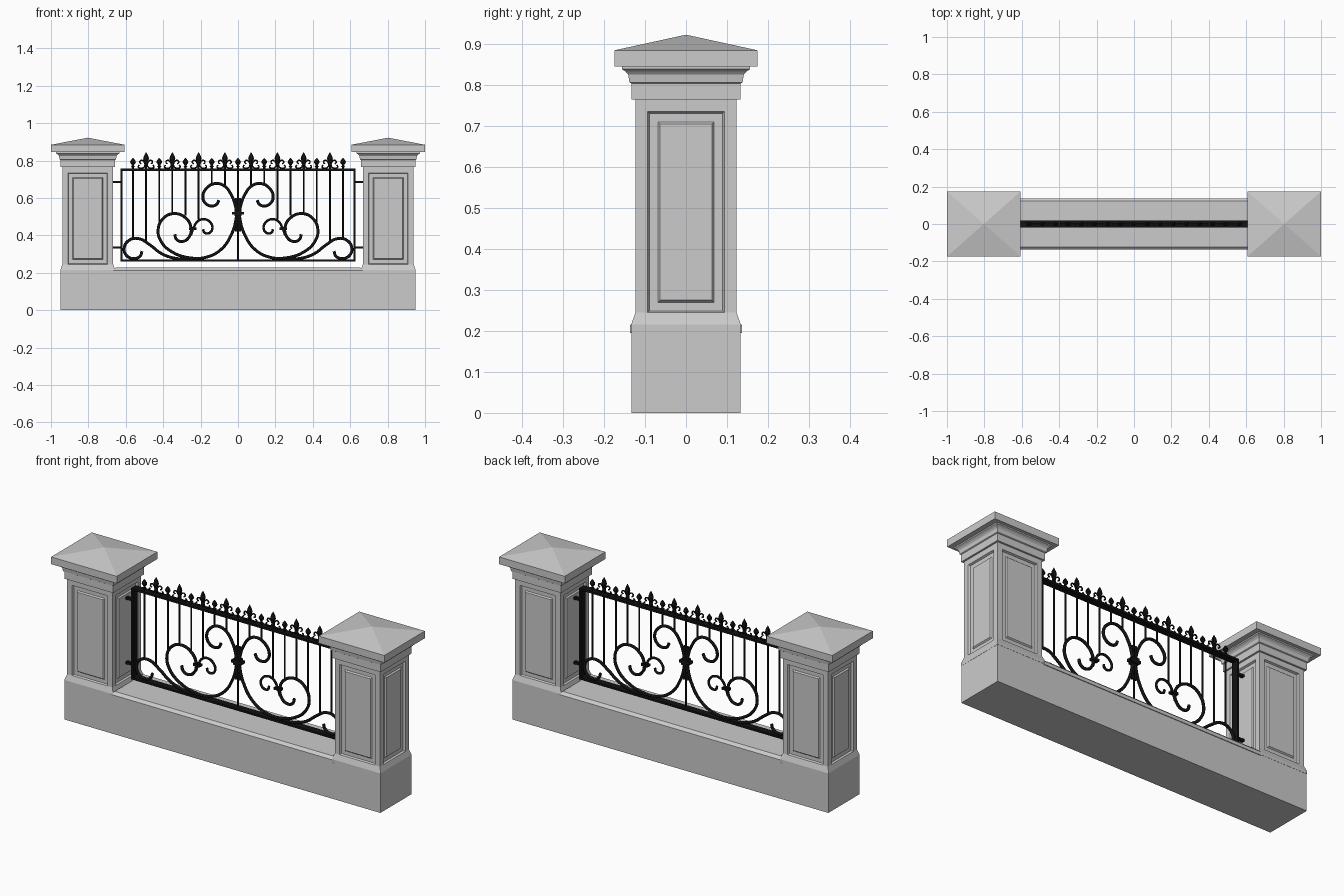
import bpy
import bmesh
from mathutils import Matrix

cube = bpy.data.objects.get("Cube")
if cube:
    bpy.data.objects.remove(cube, do_unlink=True)


def material(name, value):
    mat = bpy.data.materials.new(name)
    colour = (value, value, value, 1)
    mat.use_nodes = True
    mat.diffuse_color = colour
    node = next(n for n in mat.node_tree.nodes if n.type == 'BSDF_PRINCIPLED')
    node.inputs["Base Color"].default_value = colour
    return mat


STONE = material("pale grey stone", 0.6)
IRON = material("black iron", 0.006)


def finish(bm, name, mat, location=(0, 0, 0)):
    bmesh.ops.recalc_face_normals(bm, faces=bm.faces)
    mesh = bpy.data.meshes.new(name)
    bm.to_mesh(mesh)
    bm.free()
    mesh.materials.append(mat)
    return place(mesh, name, location)


def place(data, name, location=(0, 0, 0)):
    obj = bpy.data.objects.new(name, data)
    obj.location = location
    bpy.context.collection.objects.link(obj)
    return obj


def stack(rings):
    """Closed rectangular loft through (z, half x, half y) rings."""
    bm = bmesh.new()
    loops = [[bm.verts.new((sx * hx, sy * hy, z))
              for sx, sy in ((-1, -1), (1, -1), (1, 1), (-1, 1))]
             for z, hx, hy in rings]
    bm.faces.new(loops[0])
    bm.faces.new(loops[-1])
    for low, high in zip(loops, loops[1:]):
        for i in range(4):
            j = (i + 1) % 4
            bm.faces.new((low[i], low[j], high[j], high[i]))
    bmesh.ops.remove_doubles(bm, verts=bm.verts, dist=1e-5)
    bmesh.ops.recalc_face_normals(bm, faces=bm.faces)
    return bm


def box(bm, x0, x1, hy, z0, z1):
    mat = Matrix.Translation(((x0 + x1) / 2, 0, (z0 + z1) / 2))
    mat = mat @ Matrix.Diagonal((x1 - x0, 2 * hy, z1 - z0, 1))
    bmesh.ops.create_cube(bm, size=1, matrix=mat)


def rods(name, paths, radius, smooth=True):
    """Round iron bars through (x, z) points."""
    curve = bpy.data.curves.new(name, 'CURVE')
    curve.dimensions = '3D'
    curve.bevel_depth = radius
    curve.bevel_resolution = 2
    curve.resolution_u = 8
    curve.use_fill_caps = True
    for path in paths:
        spline = curve.splines.new('BEZIER')
        spline.bezier_points.add(len(path) - 1)
        for point, (x, z) in zip(spline.bezier_points, path):
            point.co = (x, 0, z)
            kind = 'AUTO' if smooth else 'VECTOR'
            point.handle_left_type = point.handle_right_type = kind
    curve.materials.append(IRON)
    return curve


def both_sides(paths):
    return [[(s * x, z) for x, z in path] for path in paths for s in (-1, 1)]


# Low wall and its chamfered coping
finish(stack([(0, 0.948, 0.133), (0.21, 0.948, 0.133)]), "base_wall", STONE)
finish(stack([(0.195, 0.665, 0.137), (0.213, 0.665, 0.137),
              (0.227, 0.655, 0.122)]), "wall_coping", STONE)

# Pillars: plinth, panelled shaft, neck moulding and pyramid cap
HX, HY = 0.136, 0.123
for side, label in ((-1, "right"), (1, "left")):
    at = (side * 0.803, 0, 0)
    finish(stack([(0.2, HX + 0.01, HY + 0.011), (0.215, HX + 0.01, HY + 0.011),
                  (0.245, HX, HY)]), label + "_plinth", STONE, at)

    shaft = stack([(0.215, HX, HY), (0.764, HX, HY)])
    panels = [f for f in shaft.faces if abs(f.normal.z) < 0.5]
    for width, depth in ((0.042, 0), (0.006, -0.01), (0.029, 0), (0.008, 0.007)):
        bmesh.ops.inset_individual(shaft, faces=panels, thickness=width, depth=depth)
    finish(shaft, label + "_shaft", STONE, at)

    profile = ((0.764, 0.01), (0.803, 0.01), (0.806, 0.015), (0.825, 0.018),
               (0.832, 0.024), (0.838, 0.033), (0.847, 0.033))
    finish(stack([(z, HX + d, HY + d) for z, d in profile]),
           label + "_neck_moulding", STONE, at)
    finish(stack([(0.845, 0.197, 0.174), (0.884, 0.197, 0.174), (0.922, 0, 0)]),
           label + "_cap", STONE, at)

# Flat-bar frame with hinge stubs into the pillars
frame = bmesh.new()
for z in (0.26, 0.745):
    box(frame, -0.628, 0.628, 0.019, z, z + 0.011)
for s in (-1, 1):
    box(frame, s * 0.623 - 0.005, s * 0.623 + 0.005, 0.019, 0.26, 0.756)
    for z in (0.335, 0.685):
        box(frame, s * 0.65 - 0.024, s * 0.65 + 0.024, 0.009, z - 0.006, z + 0.006)
finish(frame, "fence_frame", IRON)

# Upright bars, each stopping on the scroll below it
SPACING = 0.0702
feet = (0.26, 0.66, 0.67, 0.485, 0.505, 0.52, 0.47, 0.36, 0.385)
bars = [[(s * k * SPACING, foot), (s * k * SPACING, 0.75)]
        for k, foot in enumerate(feet) for s in ((-1, 1) if k else (1,))]
place(rods("upright_bars", bars, 0.0048, smooth=False), "upright_bars")

# Scrolls
upper = [(0.009, 0.42), (0.009, 0.53), (0.038, 0.62), (0.075, 0.665), (0.12, 0.677),
         (0.165, 0.655), (0.188, 0.61), (0.175, 0.572), (0.145, 0.557),
         (0.115, 0.565), (0.102, 0.588)]
lower = [(0.009, 0.6), (0.009, 0.5), (0.035, 0.405), (0.09, 0.325), (0.17, 0.283),
         (0.26, 0.28), (0.35, 0.31), (0.41, 0.365), (0.427, 0.43), (0.4, 0.49),
         (0.345, 0.516), (0.285, 0.497), (0.252, 0.445), (0.262, 0.39),
         (0.3, 0.367), (0.33, 0.38), (0.338, 0.405)]
corner = [(0.24, 0.272), (0.34, 0.278), (0.41, 0.303), (0.47, 0.348), (0.53, 0.382),
          (0.58, 0.375), (0.608, 0.335), (0.597, 0.293), (0.56, 0.276),
          (0.525, 0.287), (0.513, 0.315)]
small = [(0.252, 0.4), (0.237, 0.44), (0.215, 0.475), (0.18, 0.486), (0.147, 0.468),
         (0.137, 0.435), (0.155, 0.412), (0.18, 0.415), (0.187, 0.432)]
place(rods("large_scrolls", both_sides([upper, lower, corner]), 0.0078), "large_scrolls")
place(rods("small_scrolls", both_sides([small]), 0.0065), "small_scrolls")

# Collars binding the scrolls
collars = bmesh.new()
box(collars, -0.031, 0.031, 0.014, 0.51, 0.525)
box(collars, -0.019, 0.019, 0.016, 0.502, 0.533)
for s in (-1, 1):
    box(collars, s * 0.243 - 0.02, s * 0.243 + 0.02, 0.012, 0.429, 0.442)
finish(collars, "scroll_collars", IRON)


def finial(name, scale):
    """Turned spear head on a beaded stem, flattened front to back."""
    profile = ((0, 0.006), (0.012, 0.006), (0.016, 0.012), (0.022, 0.006),
               (0.03, 0.007), (0.045, 0.016), (0.058, 0.012), (0.075, 0.001))
    bm = bmesh.new()
    verts = [bm.verts.new((r, 0, z * scale)) for z, r in profile]
    edges = [bm.edges.new(pair) for pair in zip(verts, verts[1:])]
    bmesh.ops.spin(bm, geom=verts + edges, cent=(0, 0, 0), axis=(0, 0, 1),
                   angle=6.283185, steps=8)
    bmesh.ops.remove_doubles(bm, verts=bm.verts, dist=1e-5)
    bmesh.ops.scale(bm, vec=(1, 0.7, 1), verts=bm.verts)
    bmesh.ops.recalc_face_normals(bm, faces=bm.faces)
    mesh = bpy.data.meshes.new(name)
    bm.to_mesh(mesh)
    bm.free()
    mesh.materials.append(IRON)
    return mesh


# Row of finials: short spears and tall ones with curled petals in turn
short = finial("short_finial", 0.8)
tall = finial("tall_finial", 1.2)
petal = [(0.004, 0.02), (0.014, 0.042), (0.027, 0.047), (0.034, 0.036), (0.026, 0.028)]
foot_curl = [(0.004, 0.026), (0.012, 0.01), (0.03, 0.005), (0.042, 0.012), (0.036, 0.022)]
petals = rods("finial_petals", both_sides([petal, foot_curl]), 0.0038)
for k in range(-8, 9):
    spot = (k * SPACING, 0, 0.754)
    if k % 2:
        place(tall, "tall_finial", spot)
        place(petals, "finial_petals", spot)
    else:
        place(short, "short_finial", spot)
